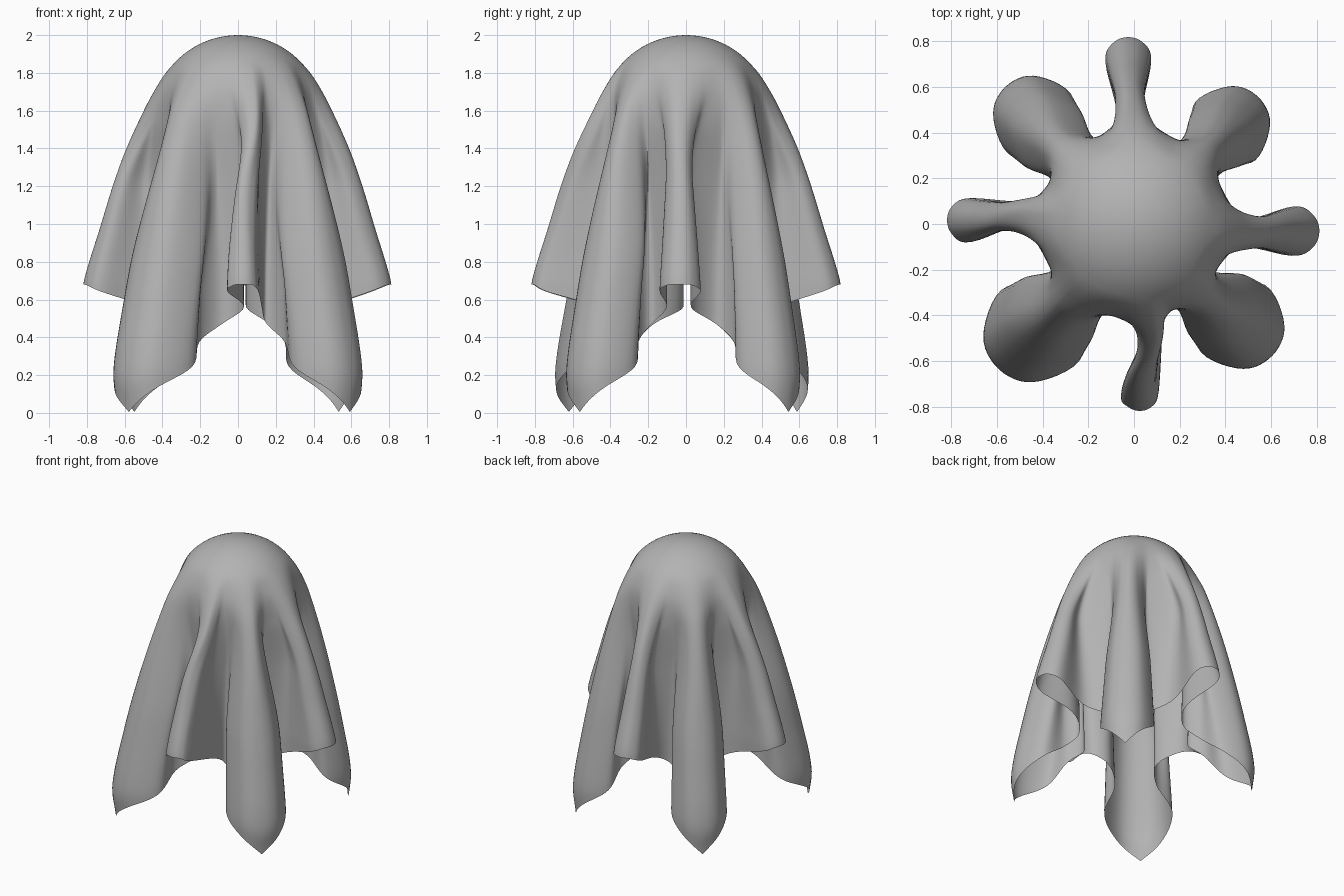
import bpy, bmesh, math
from mathutils import Vector

cube = bpy.data.objects.get("Cube")
if cube:
    bpy.data.objects.remove(cube, do_unlink=True)

SUB = 6          # columns between control points of a section
CAP_ROWS, SKIRT_ROWS = 12, 48
CAP_Z = 1.85     # below this height the cloth starts to fold
CAP_R = 0.34

# Folds, counter-clockwise: base angle, tip angle, tip reach scale, half width
# at the rim, width share near the crown, is a corner, angle of the next valley
FOLDS = [
    (-5, -2.5, 1.00, 0.110, .42, False, 24),
    (45.5, 45.5, 0.93, 0.190, .55, True, 65),
    (92, 92, 1.01, 0.102, .42, False, 111),
    (134, 133, 1.00, 0.195, .75, True, 155),
    (174, 178.7, 1.01, 0.098, .42, False, 206),
    (228, 227, 1.07, 0.238, .70, True, 258),
    (281, 272, 1.01, 0.083, .42, False, 293),
    (316, 316.5, 1.02, 0.210, .72, True, 332),
]

# Height and reach of the fold ridges and of the valleys between them
EDGE_RIDGE = [(CAP_Z, CAP_R), (1.8, .385), (1.7, .448), (1.6, .50), (1.4, .59),
              (1.2, .66), (1.0, .72), (.68, .815), (0, .95)]
CORNER_RIDGE = [(CAP_Z, CAP_R), (1.8, .383), (1.7, .44), (1.6, .488), (1.3, .585),
                (1.0, .665), (.6, .755), (.2, .825), (0, .80)]
VALLEY = [(CAP_Z, CAP_R), (1.8, .368), (1.7, .405), (1.55, .415), (1.2, .395), (.5, .378), (0, .37)]
# Rim heights: tip, shoulder, side, neck
EDGE_RIM = (.68, .675, .64, .56)
CORNER_RIM = (.005, .12, .245, .375)
VALLEY_RIM = .475


def smooth(a, b, x):
    t = max(0.0, min(1.0, (x - a) / (b - a)))
    return t * t * (3 - 2 * t)


def catmull(p0, p1, p2, p3, t):
    return 0.5 * (2 * p1 + (p2 - p0) * t + (2 * p0 - 5 * p1 + 4 * p2 - p3) * t * t
                  + (3 * p1 - p0 - 3 * p2 + p3) * t ** 3)


def profile(table, z):
    """Smooth curve through a (height, radius) table."""
    i = 0
    while i < len(table) - 2 and z < table[i + 1][0]:
        i += 1
    (z1, r1), (z2, r2) = table[i], table[i + 1]
    span = z2 - z1

    def slope(k):
        lo, hi = max(k - 1, 0), min(k + 1, len(table) - 1)
        return (table[hi][1] - table[lo][1]) / (table[hi][0] - table[lo][0])
    t = max(0.0, min(1.0, (z - z1) / span))
    m1, m2 = slope(i) * span, slope(i + 1) * span
    return ((2 * t ** 3 - 3 * t * t + 1) * r1 + (t ** 3 - 2 * t * t + t) * m1
            + (3 * t * t - 2 * t ** 3) * r2 + (t ** 3 - t * t) * m2)


def polar(radius, angle):
    return Vector((radius * math.cos(angle), radius * math.sin(angle)))


def dome_radius(z):
    """Rounded crown, meeting the folds at CAP_Z."""
    return math.sqrt(max(0.0, .46 ** 2 - (z - 1.54) ** 2)) * CAP_R / .3399


def control_point(index, place, z):
    """Section point of one fold at height z; place -3..3 is neck to neck, 4 the valley."""
    a0, a1, scale, width, top_share, corner, after = FOLDS[index]
    before = FOLDS[index - 1][6] - (360 if index == 0 else 0)
    valley = profile(VALLEY, z)
    if place == 4:
        return polar(dome_radius(z) if z >= CAP_Z else valley, math.radians(after))
    side = 1 if place > 0 else -1
    gap = abs((after if place > 0 else before) - a0)
    circle_angle = math.radians(a0 + side * gap * abs(place) / 4)
    if z >= CAP_Z:
        return polar(dome_radius(z), circle_angle)
    # Ridge of the fold
    tip = profile(CORNER_RIDGE if corner else EDGE_RIDGE, z)
    tip += max(0.0, tip - .418) * (scale - 1) * 1.6
    # Shallow wave near the crown
    wave = .5 + .5 * math.cos(math.pi * place / 4)
    loose = polar(valley + (tip - valley) * wave, circle_angle)
    # Deep pinched fold towards the rim
    spread = max(0.0, min(1.0, (1.6 - z) / (1.6 - (.2 if corner else .68))))
    b = width * (top_share + (1 - top_share) * spread)
    if corner:
        b = min(b, (tip - .25) * .62) * (1 - .2 * smooth(.25, 0, z))
        neck = b * (1.0 - .42 * spread)
        grow = smooth(1.68, .75, z)
    else:
        b = min(b, (tip - .3) * .6)
        neck = b * .55
        grow = smooth(1.76, 1.2, z)
    neck = min(neck, .36 * math.sin(math.radians(gap)))
    radial, across = [(tip, 0), (tip - .25 * b, .64 * b), (tip - 1.1 * b, b),
                      (min(.47, tip - 1.45 * b), neck)][abs(place)]
    a = math.radians(a0 + (a1 - a0) * smooth(.4, .72, radial))
    folded = polar(radial, a) + polar(side * across, a + math.pi / 2)
    return loose.lerp(folded, grow)


# Control points around the cloth with the rim height of each
controls, rims = [], []
for index, fold in enumerate(FOLDS):
    rim = CORNER_RIM if fold[5] else EDGE_RIM
    for place in range(-3, 5):
        controls.append((index, place))
        rims.append(VALLEY_RIM if place == 4 else rim[abs(place)])
n = len(controls)

# Draped cloth: columns run from the crown to the rim
bm = bmesh.new()
crown = bm.verts.new((0, 0, 2))
columns = []
for i in range(n):
    near = [(i + d) % n for d in (-1, 0, 1, 2)]
    z0, z1, z2, z3 = (rims[j] for j in near)
    for s in range(SUB):
        t = s / SUB
        # The rim stays pointed at the corners of the cloth
        if CORNER_RIM[0] in (z1, z2):
            rim_z = z1 + (z2 - z1) * t
        else:
            rim_z = catmull(z0, z1, z2, z3, t)
        heights = [2 - (2 - CAP_Z) * (k / CAP_ROWS) ** 2 for k in range(1, CAP_ROWS + 1)]
        heights += [CAP_Z + (rim_z - CAP_Z) * k / SKIRT_ROWS for k in range(1, SKIRT_ROWS + 1)]
        column = []
        for z in heights:
            q = catmull(*[control_point(*controls[j], z) for j in near], t)
            column.append(bm.verts.new((q.x, q.y, z)))
        columns.append(column)
for i, a in enumerate(columns):
    b = columns[(i + 1) % len(columns)]
    bm.faces.new((crown, a[0], b[0]))
    for k in range(len(a) - 1):
        bm.faces.new((a[k], a[k + 1], b[k + 1], b[k]))
# Relax the skirt slightly so that the folds hang softly
skirt = [v for v in bm.verts if v.co.z < 1.9]
for _ in range(3):
    bmesh.ops.smooth_vert(bm, verts=skirt, factor=0.4, use_axis_x=True, use_axis_y=True, use_axis_z=False)

mesh = bpy.data.meshes.new("draped_cloth")
bm.to_mesh(mesh)
bm.free()
mesh.shade_smooth()
cloth = bpy.data.objects.new("draped_cloth", mesh)
bpy.context.collection.objects.link(cloth)

# Plain grey fabric
grey = bpy.data.materials.new("grey_fabric")
grey.use_nodes = True
colour = (0.45, 0.45, 0.45, 1)
grey.diffuse_color = colour
grey.node_tree.nodes["Principled BSDF"].inputs["Base Color"].default_value = colour
mesh.materials.append(grey)
